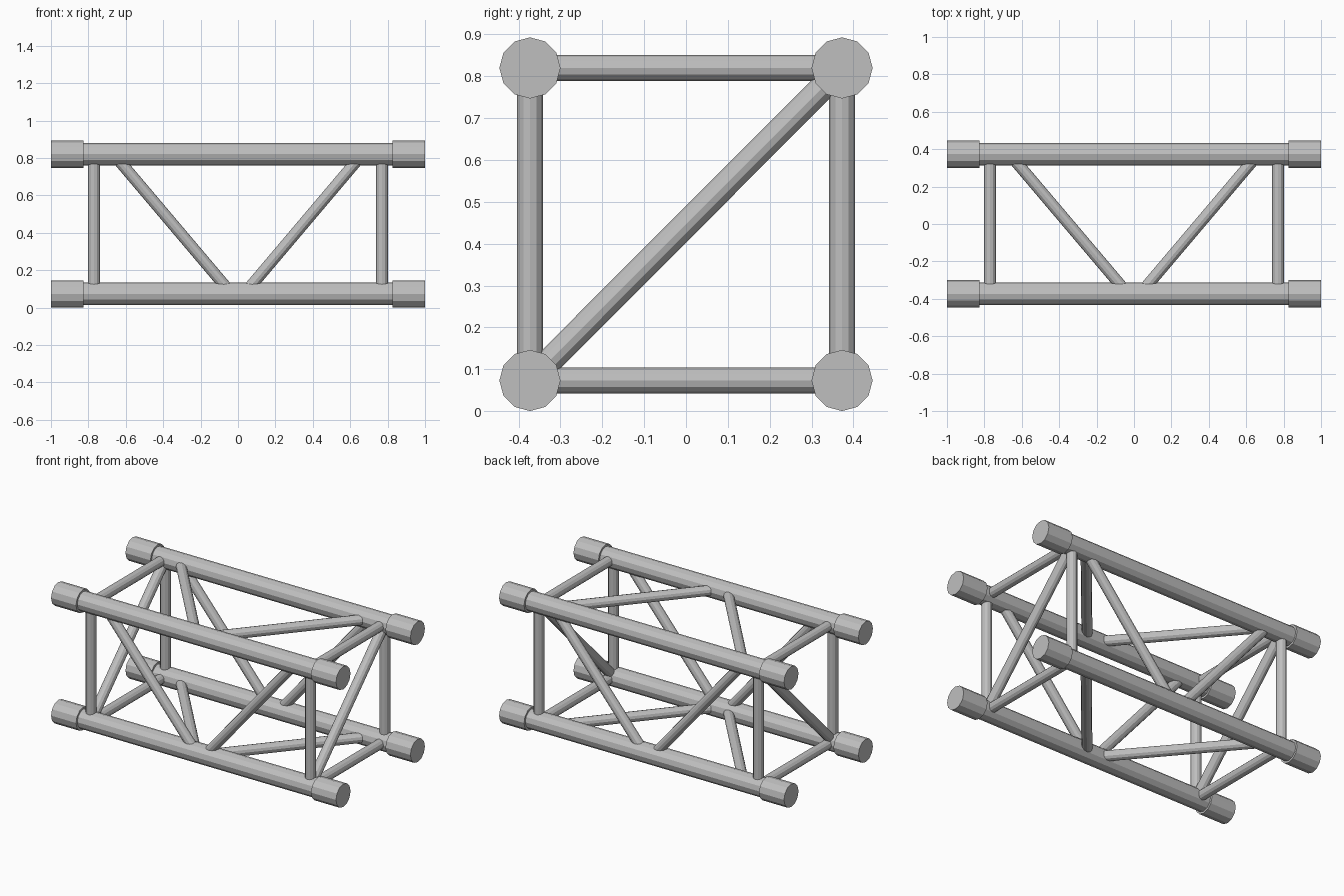
import bpy
from mathutils import Vector

cube = bpy.data.objects.get("Cube")
if cube:
    bpy.data.objects.remove(cube, do_unlink=True)

metal = bpy.data.materials.new("light grey metal")
metal.use_nodes = True
grey = (0.52, 0.52, 0.52, 1)
metal.diffuse_color = grey
metal.node_tree.nodes["Principled BSDF"].inputs["Base Color"].default_value = grey

Y = 0.373              # chord offset from the centre line
LOW, HIGH = 0.073, 0.82
FRAME_X = 0.77         # end frame position
OUTER, INNER = 0.665, 0.033   # ends of the lacing diagonals


def tube(name, start, end, radius):
    """Twelve-sided capped tube between two points."""
    a, b = Vector(start), Vector(end)
    bpy.ops.mesh.primitive_cylinder_add(vertices=12, radius=radius, depth=(b - a).length)
    ob = bpy.context.object
    ob.name = name
    ob.location = (a + b) / 2
    ob.rotation_mode = 'QUATERNION'
    ob.rotation_quaternion = (b - a).to_track_quat('Z', 'Y')
    ob.data.materials.append(metal)


# Four main chords with thicker end sleeves
for depth, y in (("front", -Y), ("back", Y)):
    for level, z in (("lower", LOW), ("upper", HIGH)):
        tube(f"{level}_{depth}_chord", (-0.99, y, z), (0.99, y, z), 0.06)
        for side, s in (("right", -1), ("left", 1)):
            tube(f"{level}_{depth}_{side}_sleeve", (s * 0.825, y, z), (s, y, z), 0.073)

for side, s in (("right", -1), ("left", 1)):
    x = s * FRAME_X
    # End frame posts and side lacing
    for depth, y in (("front", -Y), ("back", Y)):
        tube(f"{depth}_{side}_post", (x, y, LOW), (x, y, HIGH), 0.031)
        tube(f"{depth}_{side}_lacing", (s * OUTER, y, HIGH), (s * INNER, y, LOW), 0.031)
    # End frame crossbars and horizontal lacing
    for level, z in (("lower", LOW), ("upper", HIGH)):
        tube(f"{level}_{side}_crossbar", (x, -Y, z), (x, Y, z), 0.031)
        tube(f"{level}_{side}_lacing", (s * OUTER, Y, z), (s * INNER, -Y, z), 0.031)
    # End frame brace
    tube(f"{side}_end_brace", (x, -Y, LOW), (x, Y, HIGH), 0.031)
